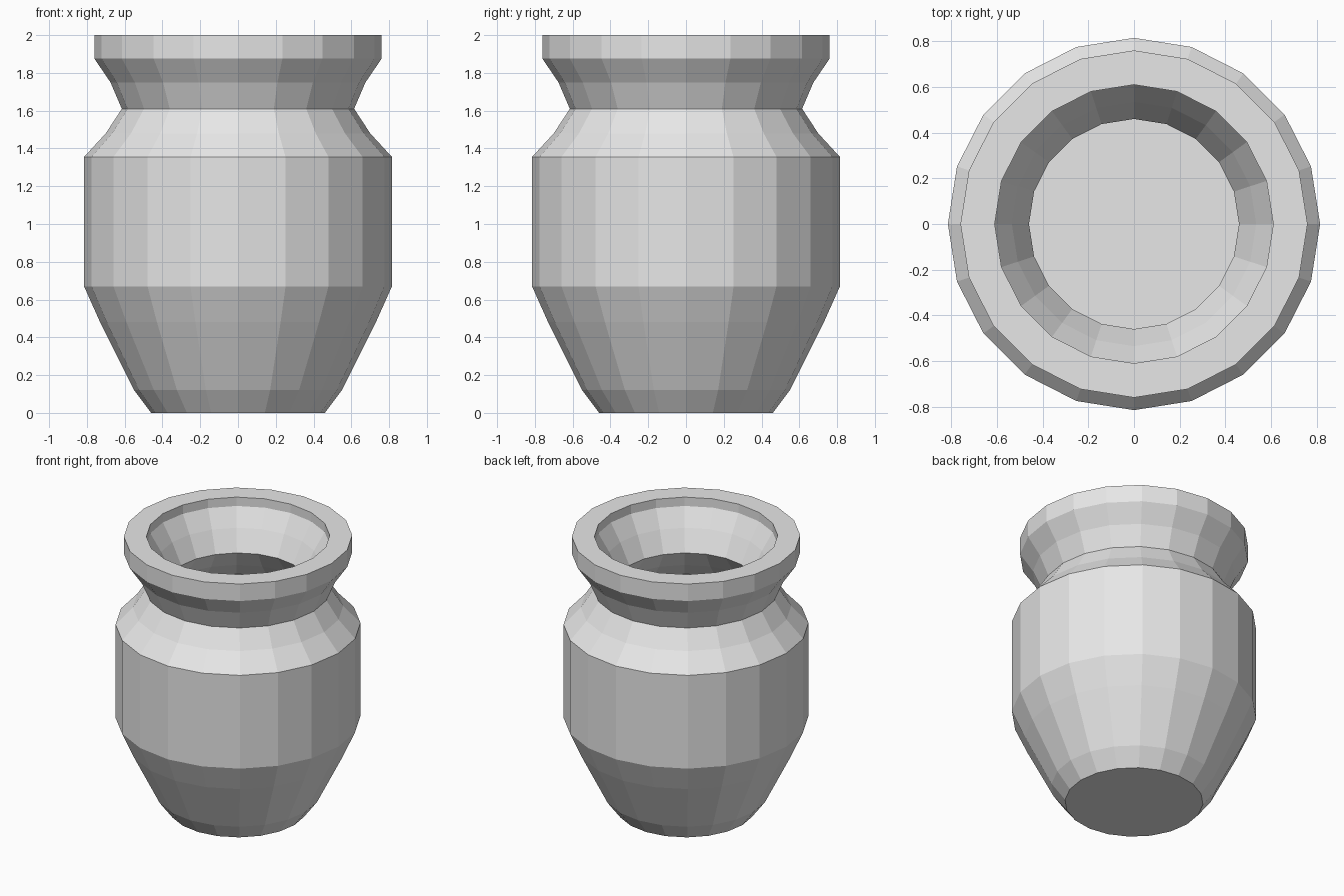
import bpy, bmesh
from math import cos, sin, tau

cube = bpy.data.objects.get("Cube")
if cube:
    bpy.data.objects.remove(cube, do_unlink=True)

SIDES = 20

# Plain grey clay
clay = bpy.data.materials.new("grey_clay")
clay.use_nodes = True
colour = (0.8, 0.8, 0.8, 1)
clay.diffuse_color = colour
clay.node_tree.nodes["Principled BSDF"].inputs["Base Color"].default_value = colour

# Outer wall (radius, height), from the foot up to the rim
outer = [(0.46, 0), (0.55, 0.12), (0.64, 0.3), (0.73, 0.48), (0.815, 0.67),
         (0.815, 1.355), (0.70, 1.48), (0.615, 1.61), (0.675, 1.75),
         (0.76, 1.875), (0.76, 2)]

# Inner wall, from the rim down past the neck to the inside floor
inner = [(0.61, 2), (0.61, 1.935), (0.535, 1.81), (0.46, 1.66),
         (0.55, 1.53), (0.665, 1.41)]


def lathe(name, profile):
    """Turn a profile about z, with a flat cap on both ends."""
    bm = bmesh.new()
    rings = [[bm.verts.new((r * cos(tau * i / SIDES), r * sin(tau * i / SIDES), z))
              for i in range(SIDES)] for r, z in profile]
    for low, high in zip(rings, rings[1:]):
        for i in range(SIDES):
            j = (i + 1) % SIDES
            bm.faces.new((low[i], low[j], high[j], high[i]))
    bm.faces.new(rings[0][::-1])
    bm.faces.new(rings[-1])
    bmesh.ops.recalc_face_normals(bm, faces=bm.faces)
    mesh = bpy.data.meshes.new(name)
    bm.to_mesh(mesh)
    bm.free()
    mesh.materials.append(clay)
    obj = bpy.data.objects.new(name, mesh)
    bpy.context.collection.objects.link(obj)
    return obj


# Pot with wall, rim and hollow mouth in one closed surface
lathe("pot", outer + inner)
